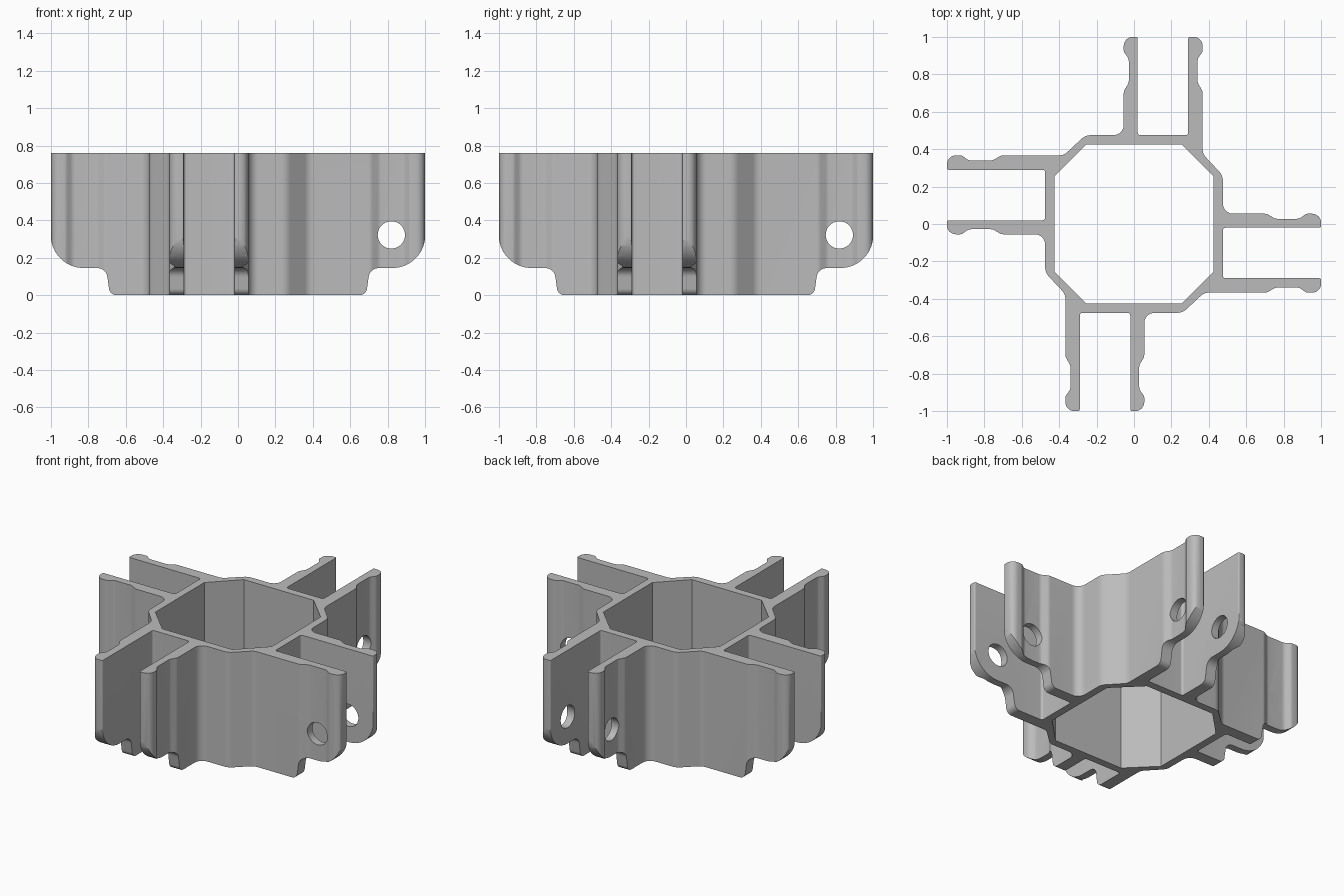
import bpy, bmesh, math
from mathutils import Vector, Matrix

cube = bpy.data.objects.get("Cube")
if cube:
    bpy.data.objects.remove(cube, do_unlink=True)

HEIGHT = 0.76

grey = bpy.data.materials.new("plain grey")
grey.use_nodes = True
colour = (0.5, 0.5, 0.5, 1)
grey.diffuse_color = colour
grey.node_tree.nodes["Principled BSDF"].inputs["Base Color"].default_value = colour


def rounded(corners):
    """Closed outline from (x, y, radius) corners, each replaced by an arc."""
    out = []
    for i, (x, y, r) in enumerate(corners):
        p = Vector((x, y))
        a = (Vector(corners[i - 1][:2]) - p).normalized()
        b = (Vector(corners[(i + 1) % len(corners)][:2]) - p).normalized()
        half = a.angle(b) / 2
        if r == 0:
            out.append(p)
            continue
        centre = p + (a + b).normalized() * (r / math.sin(half))
        start = p + a * (r / math.tan(half)) - centre
        end = p + b * (r / math.tan(half)) - centre
        sweep = start.angle_signed(end)
        n = max(2, math.ceil(abs(sweep) / math.radians(11)))
        for k in range(n + 1):
            out.append(centre + Matrix.Rotation(-sweep * k / n, 2) @ start)
    return out


def prism(name, outline, low, high, matrix=Matrix()):
    """Extrude an outline along local z, then place it."""
    bm = bmesh.new()
    face = bm.faces.new([bm.verts.new((p[0], p[1], low)) for p in outline])
    top = bmesh.ops.extrude_face_region(bm, geom=[face])["geom"]
    bmesh.ops.translate(bm, vec=(0, 0, high - low),
                        verts=[v for v in top if isinstance(v, bmesh.types.BMVert)])
    bm.transform(matrix)
    bmesh.ops.recalc_face_normals(bm, faces=bm.faces)
    mesh = bpy.data.meshes.new(name)
    bm.to_mesh(mesh)
    bm.free()
    mesh.materials.append(grey)
    obj = bpy.data.objects.new(name, mesh)
    bpy.context.collection.objects.link(obj)
    return obj


def cut(target, tool, operation="DIFFERENCE"):
    tool.hide_render = True
    mod = target.modifiers.new("cut", "BOOLEAN")
    mod.object, mod.operation, mod.solver = tool, operation, "EXACT"
    bpy.context.view_layer.objects.active = target
    bpy.ops.object.modifier_apply(modifier=mod.name)
    bpy.data.objects.remove(tool, do_unlink=True)


# One quarter of the plan: a pair of beaded arms and a length of wall
quarter = [
    (0.375, -0.367, 0.06), (0.71, -0.367, 0.04), (0.755, -0.34, 0.04),
    (0.885, -0.34, 0.04), (0.92, -0.367, 0.03), (1, -0.367, 0.048),
    (1, -0.29, 0.008), (0.475, -0.29, 0.015), (0.475, -0.02, 0.015),
    (1, -0.02, 0.008), (1, 0.055, 0.048), (0.92, 0.055, 0.03),
    (0.885, 0.028, 0.04), (0.755, 0.028, 0.04), (0.71, 0.055, 0.04),
    (0.475, 0.055, 0.055), (0.475, 0.26, 0.07),
]
plan = []
for turn in range(4):
    for x, y, r in quarter:
        for _ in range(turn):
            x, y = -y, x
        plan.append((x, y, r))
connector = prism("four_way_connector", rounded(plan), 0, HEIGHT)

# Octagonal bore
a, b = 0.425, 0.255
bore = [(a, -b), (a, b), (b, a), (-b, a), (-a, b), (-a, -b), (-b, -a), (b, -a)]
cut(connector, prism("bore_cutter", bore, -0.2, 1))

# Side silhouette with rounded arm tips and stepped feet, trimmed along both axes
side = [(0.685, -0.0, 0.04), (0.705, 0.145, 0.055), (1, 0.145, 0.175), (1.05, HEIGHT + 0.1, 0)]
side[2:] = [(1.001, 0.145, 0.175), (1.001, HEIGHT + 0.1, 0)]
silhouette = side + [(-x, z, r) for x, z, r in reversed(side)]
stand = Matrix.Rotation(math.pi / 2, 4, "X")
hole = [(0.82 + 0.073 * math.cos(math.tau * k / 40),
         0.322 + 0.073 * math.sin(math.tau * k / 40)) for k in range(40)]

for turn in range(2):
    place = Matrix.Rotation(turn * math.pi / 2, 4, "Z") @ stand
    cut(connector, prism("trim", rounded(silhouette), -1.2, 1.2, place), "INTERSECT")

# Pin holes through each pair of arms
for turn in range(4):
    place = Matrix.Rotation(turn * math.pi / 2, 4, "Z") @ stand
    cut(connector, prism("pin_hole_cutter", hole, -0.6, 0.6, place))

bpy.ops.object.select_all(action="DESELECT")
connector.select_set(True)
bpy.context.view_layer.objects.active = connector
bpy.ops.object.shade_smooth_by_angle(angle=math.radians(30))
